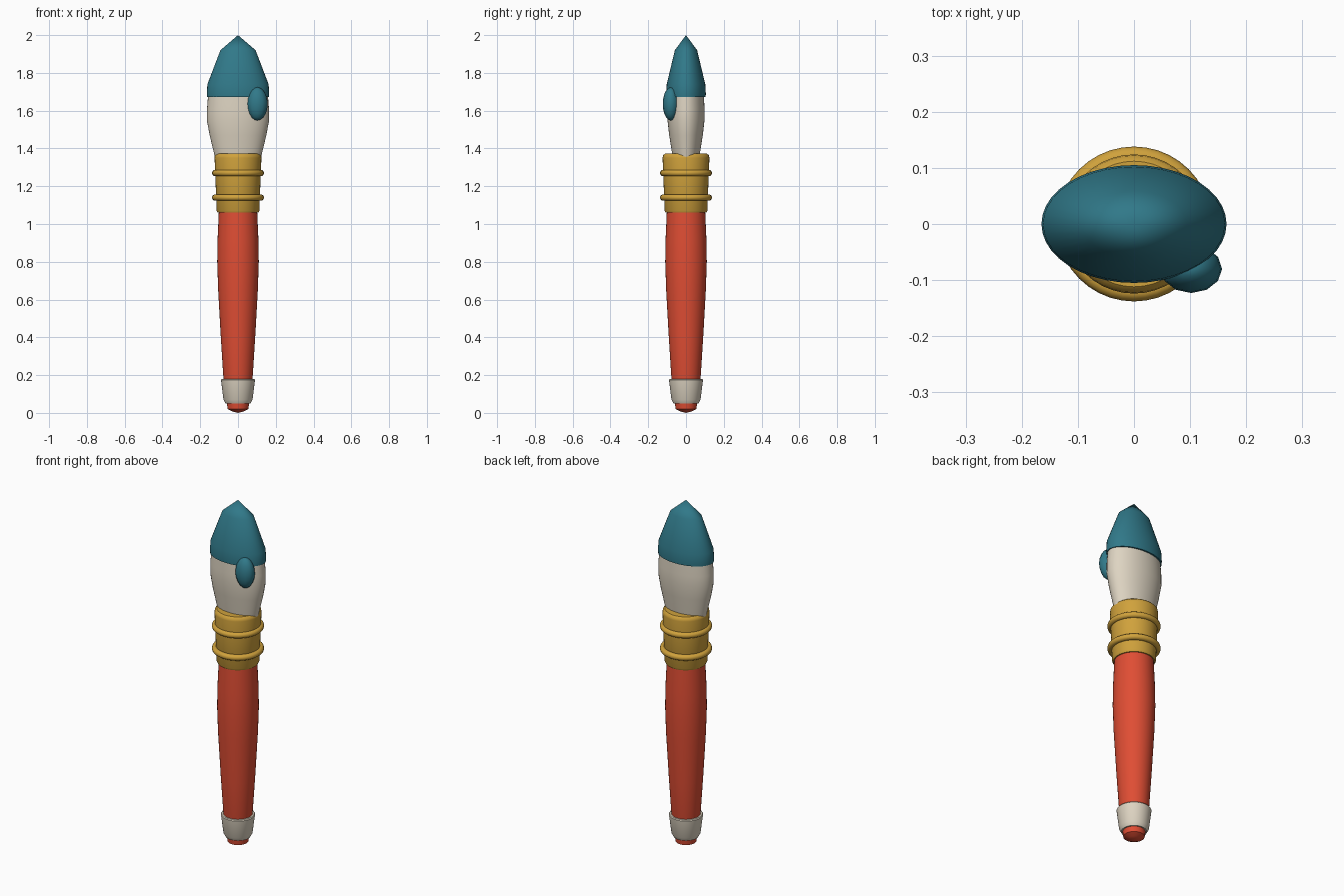
import bpy, bmesh, math

cube = bpy.data.objects.get("Cube")
if cube:
    bpy.data.objects.remove(cube)


def material(name, colour):
    m = bpy.data.materials.new(name)
    m.use_nodes = True
    m.diffuse_color = (*colour, 1)
    m.node_tree.nodes["Principled BSDF"].inputs["Base Color"].default_value = (*colour, 1)
    return m


RED = material("red_lacquer", (0.74, 0.075, 0.034))
CREAM = material("cream", (0.73, 0.66, 0.54))
GOLD = material("gold", (0.63, 0.36, 0.045))
TEAL = material("teal_paint", (0.03, 0.19, 0.25))


def finish(obj, name, mat, angle=40):
    obj.name = obj.data.name = name
    obj.data.materials.append(mat)
    bpy.ops.object.select_all(action='DESELECT')
    obj.select_set(True)
    bpy.context.view_layer.objects.active = obj
    bpy.ops.object.shade_smooth_by_angle(angle=math.radians(angle))
    return obj


def loft(name, rings, mat, segments=40, angle=40):
    """Stack elliptical rings (rx, ry, z); a zero radius closes to a point."""
    bm = bmesh.new()
    loops = []
    for rx, ry, z in rings:
        if rx == 0:
            loops.append([bm.verts.new((0, 0, z))])
        else:
            steps = [2 * math.pi * i / segments for i in range(segments)]
            loops.append([bm.verts.new((rx * math.cos(a), ry * math.sin(a), z)) for a in steps])
    for low, high in zip(loops, loops[1:]):
        for i in range(segments):
            j = (i + 1) % segments
            if len(high) == 1:
                bm.faces.new((low[i], low[j], high[0]))
            elif len(low) == 1:
                bm.faces.new((low[0], high[j], high[i]))
            else:
                bm.faces.new((low[i], low[j], high[j], high[i]))
    # close open ends
    if len(loops[0]) > 1:
        bm.faces.new(loops[0][::-1])
    if len(loops[-1]) > 1:
        bm.faces.new(loops[-1])
    mesh = bpy.data.meshes.new(name)
    bm.to_mesh(mesh)
    bm.free()
    obj = bpy.data.objects.new(name, mesh)
    bpy.context.collection.objects.link(obj)
    return finish(obj, name, mat, angle)


def lathe(name, profile, mat):
    return loft(name, [(r, r, z) for r, z in profile], mat)


# Handle and its end
lathe("handle", [(0.07, 0.14), (0.077, 0.18), (0.091, 0.4), (0.105, 0.65),
                 (0.11, 0.8), (0.108, 0.92), (0.101, 1.08)], RED)
lathe("handle_tip", [(0, 0.0), (0.03, 0.008), (0.055, 0.02), (0.06, 0.06)], RED)
lathe("end_cap", [(0.066, 0.05), (0.077, 0.07), (0.09, 0.175), (0.086, 0.18)], CREAM)

# Metal ferrule with two raised bands
lathe("ferrule", [(0.108, 1.06), (0.113, 1.07), (0.124, 1.35), (0.122, 1.363),
                  (0.112, 1.372)], GOLD)
for name, z in (("lower_band", 1.14), ("upper_band", 1.27)):
    bpy.ops.mesh.primitive_torus_add(location=(0, 0, z), major_radius=0.121,
                                     minor_radius=0.017, major_segments=40, minor_segments=10)
    finish(bpy.context.object, name, GOLD, 60)

# Flattened bristles and the paint on them
loft("bristles", [(0.118, 0.068, 1.33), (0.126, 0.073, 1.37), (0.15, 0.089, 1.47),
                  (0.165, 0.098, 1.55), (0.164, 0.098, 1.61), (0.157, 0.094, 1.7)], CREAM)
loft("paint_tip", [(0.164, 0.104, 1.672), (0.165, 0.105, 1.69), (0.162, 0.102, 1.74),
                   (0.093, 0.059, 1.92), (0, 0, 2.0)], TEAL)

# Paint drip on the front
bpy.ops.mesh.primitive_uv_sphere_add(segments=12, ring_count=10, radius=1,
                                     location=(0.102, -0.08, 1.636))
drip = bpy.context.object
drip.scale = (0.055, 0.043, 0.088)
bpy.ops.object.transform_apply(location=False, rotation=False, scale=True)
finish(drip, "paint_drip", TEAL, 60)
